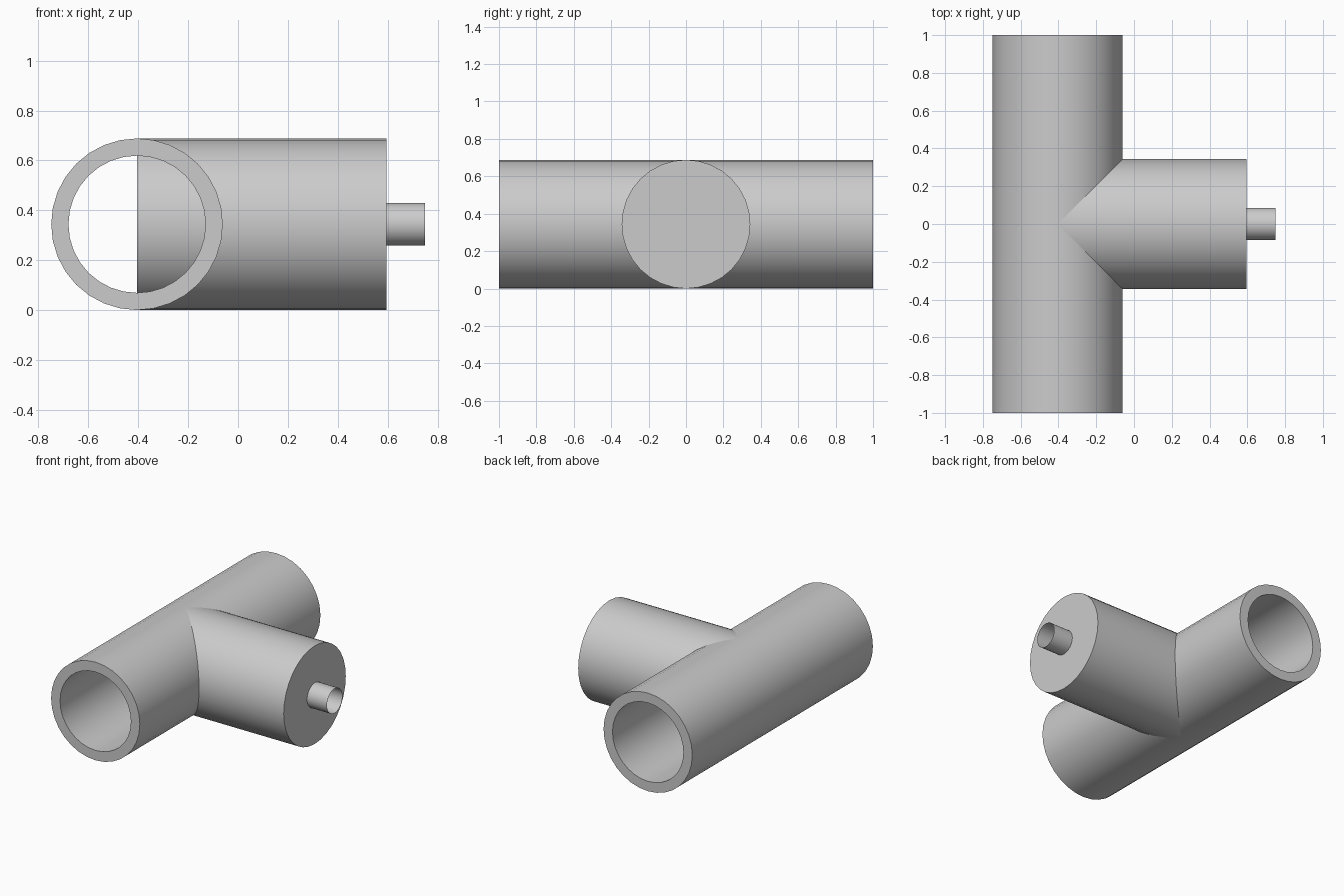
import bpy, bmesh
from math import cos, sin, pi

if "Cube" in bpy.data.objects:
    bpy.data.objects.remove(bpy.data.objects["Cube"])

R_OUT, R_IN = 0.344, 0.275     # pipe wall radii
X0, Z0 = -0.405, 0.344         # where the pipe axes cross
X1 = 0.595                     # capped end of the branch
SEG = 32


def lathe(name, profile, axis, closed=False):
    """Revolve (radius, position) points around the pipe axis 'x' or 'y'."""
    bm = bmesh.new()
    rings = []
    for r, p in profile:
        ring = []
        for i in range(SEG):
            a = 2 * pi * i / SEG
            u, w = r * cos(a), Z0 + r * sin(a)
            ring.append(bm.verts.new((p, u, w) if axis == 'x' else (X0 + u, p, w)))
        rings.append(ring)
    pairs = list(zip(rings, rings[1:]))
    if closed:
        pairs.append((rings[-1], rings[0]))
    else:
        bm.faces.new(rings[-1])
    for a, b in pairs:
        for i in range(SEG):
            j = (i + 1) % SEG
            bm.faces.new((a[i], a[j], b[j], b[i]))
    bmesh.ops.recalc_face_normals(bm, faces=bm.faces)
    me = bpy.data.meshes.new(name)
    bm.to_mesh(me)
    bm.free()
    ob = bpy.data.objects.new(name, me)
    bpy.context.collection.objects.link(ob)
    bpy.ops.object.select_all(action='DESELECT')
    ob.select_set(True)
    bpy.context.view_layer.objects.active = ob
    bpy.ops.object.shade_smooth_by_angle()
    return ob


# Long through pipe
lathe("main_pipe", [(R_OUT, -1), (R_OUT, 1), (R_IN, 1), (R_IN, -1)], 'y', closed=True)

# Side branch, starting at the axis of the main pipe
lathe("branch_pipe", [(R_OUT, X0), (R_OUT, X1), (R_IN, X1), (R_IN, X0)], 'x', closed=True)

# End plate closing the branch, with a thin open nozzle
lathe("end_plate", [(R_IN, X1)], 'x')
nozzle_r = 0.086
lathe("nozzle", [(nozzle_r, 0.75), (nozzle_r, X1 + 0.001)], 'x')
